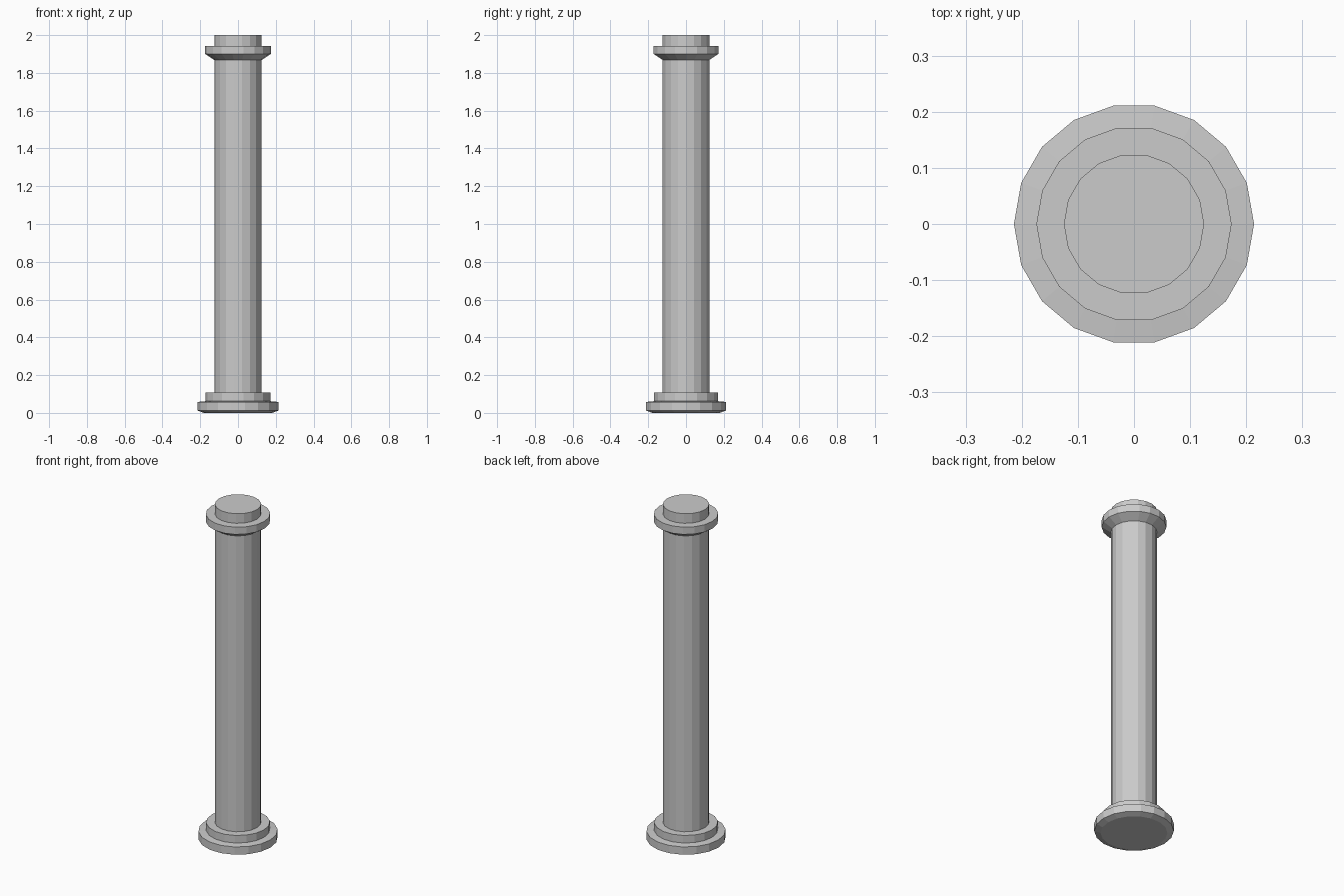
import bpy, bmesh
from math import cos, sin, tau

if "Cube" in bpy.data.objects:
    bpy.data.objects.remove(bpy.data.objects["Cube"])

SIDES = 18


def lathe(name, profile, cap_bottom=False, cap_top=False):
    """Revolve (radius, height) points around z into a flat-faced part."""
    bm = bmesh.new()
    rings = [[bm.verts.new((r * cos(tau * i / SIDES), r * sin(tau * i / SIDES), z))
              for i in range(SIDES)] for r, z in profile]
    for low, high in zip(rings, rings[1:]):
        for i in range(SIDES):
            j = (i + 1) % SIDES
            bm.faces.new((low[i], low[j], high[j], high[i]))
    if cap_bottom:
        bm.faces.new(rings[0][::-1])
    if cap_top:
        bm.faces.new(rings[-1])
    mesh = bpy.data.meshes.new(name)
    bm.to_mesh(mesh)
    bm.free()
    obj = bpy.data.objects.new(name, mesh)
    bpy.context.collection.objects.link(obj)
    return obj


# Stepped base with a slightly undercut foot
lathe("base", [(0.18, 0), (0.214, 0.012), (0.214, 0.058), (0.172, 0.062),
               (0.172, 0.107), (0.125, 0.107)], cap_bottom=True)

# Plain shaft
lathe("shaft", [(0.125, 0.107), (0.125, 1.868)])

# Flared collar and top block
lathe("capital", [(0.125, 1.868), (0.174, 1.9), (0.174, 1.943),
                  (0.125, 1.943), (0.125, 2.0)], cap_top=True)
